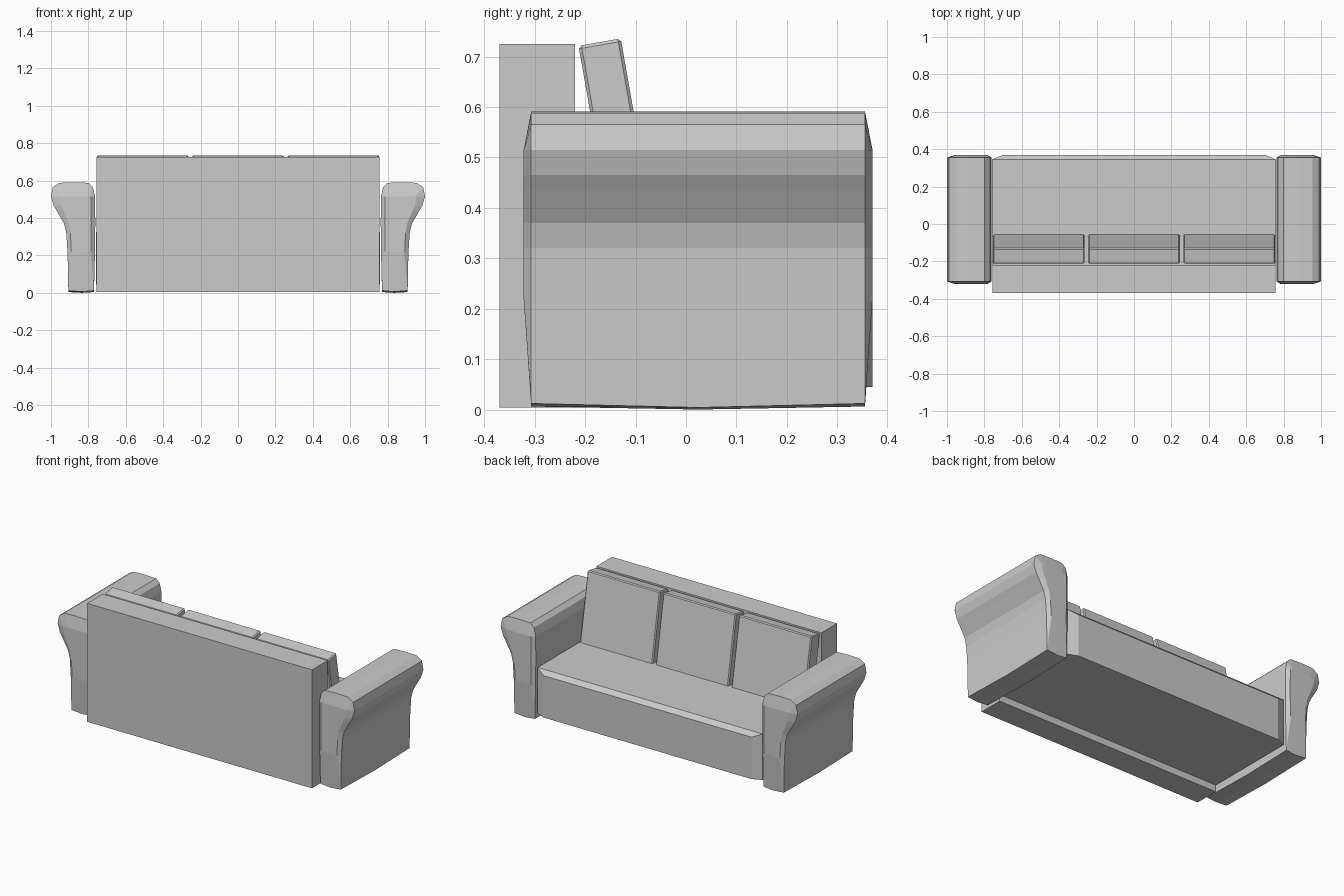
import bpy, bmesh, math
from mathutils import Matrix

if "Cube" in bpy.data.objects:
    bpy.data.objects.remove(bpy.data.objects["Cube"])


def finish(name, bm):
    bmesh.ops.recalc_face_normals(bm, faces=bm.faces)
    me = bpy.data.meshes.new(name)
    bm.to_mesh(me)
    bm.free()
    ob = bpy.data.objects.new(name, me)
    bpy.context.collection.objects.link(ob)
    return ob


def box(name, size, centre, tilt=0.0, bevel=0.0):
    bm = bmesh.new()
    bmesh.ops.create_cube(bm, size=1)
    bmesh.ops.scale(bm, vec=size, verts=bm.verts)
    if bevel:
        bmesh.ops.bevel(bm, geom=bm.edges[:], offset=bevel, segments=1, affect='EDGES')
    ob = finish(name, bm)
    ob.location = centre
    ob.rotation_euler.x = tilt
    return ob


def loft(bm, rings):
    """Skin closed rings of equal length and cap both ends."""
    rings = [[bm.verts.new(p) for p in r] for r in rings]
    n = len(rings[0])
    for a, b in zip(rings, rings[1:]):
        for i in range(n):
            j = (i + 1) % n
            bm.faces.new((a[i], a[j], b[j], b[i]))
    bm.faces.new(rings[0])
    bm.faces.new(rings[-1])


# Back panel
box("backrest", (1.515, 0.15, 0.721), (0, -0.295, 0.3645))

# Three leaning back cushions
for i, x in enumerate((-0.51, 0, 0.51)):
    box(f"back_cushion_{i + 1}", (0.49, 0.085, 0.43), (x, -0.134, 0.517),
        math.radians(10), 0.006)

# Seat: front face is narrower and lower than the body, giving chamfered edges
bm = bmesh.new()


def seat_ring(hx, y, top):
    return [(-hx, y, 0.045), (hx, y, 0.045), (hx, y, top), (-hx, y, top)]


loft(bm, [seat_ring(0.758, -0.22, 0.325), seat_ring(0.758, 0.345, 0.325),
          seat_ring(0.70, 0.37, 0.30)])
finish("seat", bm)

# Rolled arms: profile in (x, z), with shallow bulging end caps
profile = [(0.77, 0.012), (0.835, 0.006), (0.907, 0.012), (0.911, 0.21),
           (0.918, 0.32), (0.93, 0.37), (0.967, 0.435), (0.985, 0.465),
           (1.0, 0.515), (0.99, 0.565), (0.955, 0.588), (0.88, 0.591), (0.80, 0.588),
           (0.776, 0.565), (0.764, 0.515), (0.763, 0.37), (0.765, 0.21)]


def arm_ring(y):
    return [(x, y, z) for x, z in profile]


def cap_ring(y):
    return [(0.84 + (x - 0.84) * 0.72, y, min(max(z, 0.22), 0.515)) for x, z in profile]


mid = [(x, 0.024, 0.0 if z < 0.01 else z - 0.008 if z < 0.1 else z) for x, z in profile]
for side, name in ((1, "right_arm"), (-1, "left_arm")):
    bm = bmesh.new()
    loft(bm, [cap_ring(-0.322), arm_ring(-0.307), mid, arm_ring(0.355), cap_ring(0.37)])
    bmesh.ops.remove_doubles(bm, verts=bm.verts, dist=0.001)
    bmesh.ops.transform(bm, matrix=Matrix.Diagonal((side, 1, 1, 1)), verts=bm.verts)
    finish(name, bm)
